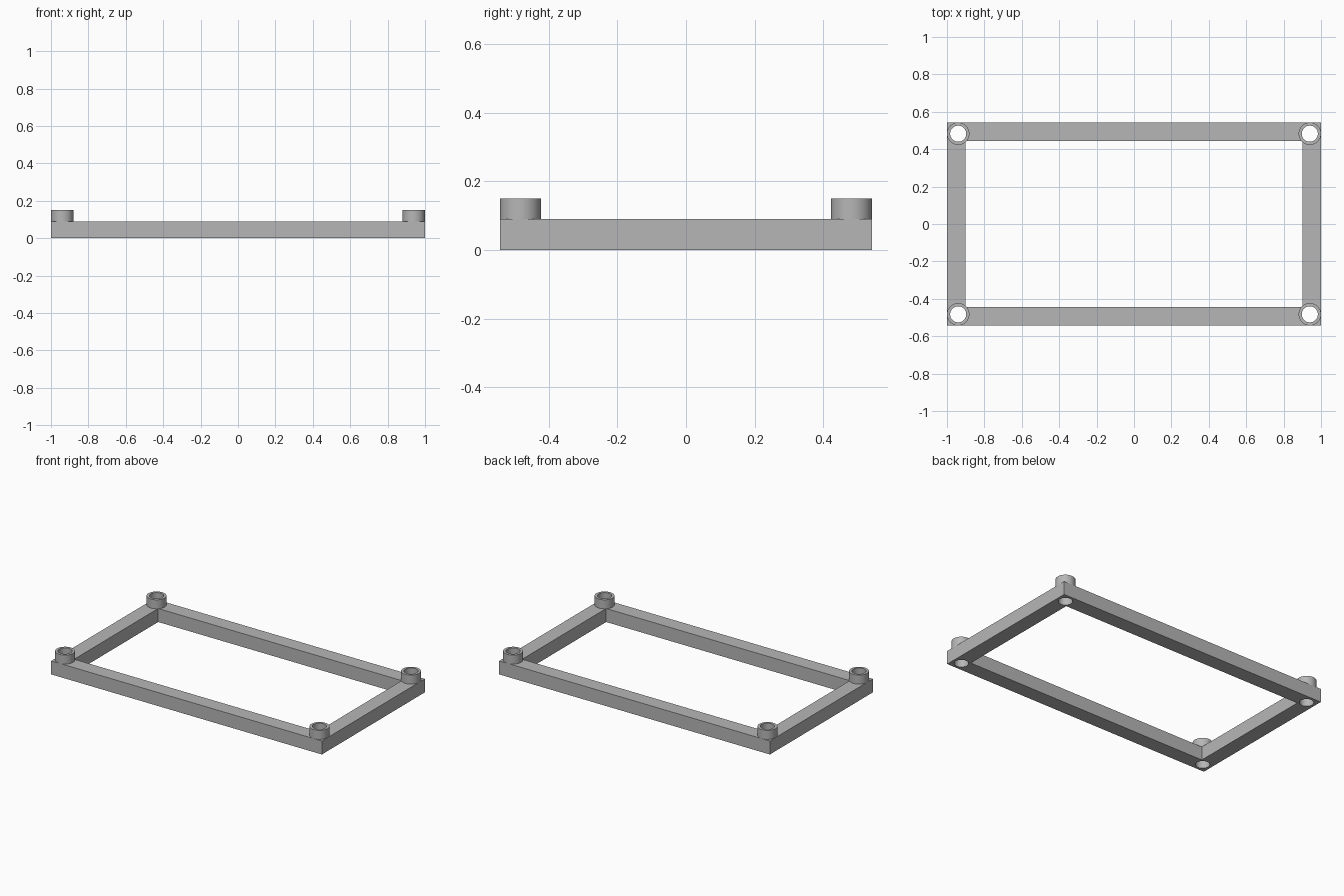
import bpy

if "Cube" in bpy.data.objects:
    bpy.data.objects.remove(bpy.data.objects["Cube"], do_unlink=True)

HALF_X, HALF_Y = 1.0, 0.543       # frame half sizes
BAR_W, BAR_H = 0.1, 0.09          # bar section
POST_R, HOLE_R, POST_TOP = 0.06, 0.043, 0.15
POST_X, POST_Y = HALF_X - POST_R, HALF_Y - POST_R

grey = bpy.data.materials.new("plain_grey")
grey.use_nodes = True
grey.diffuse_color = (0.47, 0.47, 0.47, 1)
grey.node_tree.nodes["Principled BSDF"].inputs["Base Color"].default_value = grey.diffuse_color


def box(name, hx, hy, z0, z1):
    bpy.ops.mesh.primitive_cube_add(size=2, location=(0, 0, (z0 + z1) / 2))
    ob = bpy.context.object
    ob.name = name
    ob.scale = (hx, hy, (z1 - z0) / 2)
    bpy.ops.object.transform_apply(location=True, rotation=False, scale=True)
    ob.data.materials.append(grey)
    return ob


def cylinder(name, x, y, r, z0, z1):
    bpy.ops.mesh.primitive_cylinder_add(vertices=48, radius=r, depth=z1 - z0,
                                        location=(x, y, (z0 + z1) / 2))
    ob = bpy.context.object
    ob.name = name
    ob.data.materials.append(grey)
    return ob


def cut(target, cutter):
    cutter.hide_render = True
    mod = target.modifiers.new("cut", "BOOLEAN")
    mod.operation = "DIFFERENCE"
    mod.solver = "EXACT"
    mod.object = cutter
    bpy.context.view_layer.objects.active = target
    bpy.ops.object.modifier_apply(modifier=mod.name)


def smooth(ob):
    bpy.ops.object.select_all(action="DESELECT")
    ob.select_set(True)
    bpy.context.view_layer.objects.active = ob
    bpy.ops.object.shade_smooth_by_angle()


# Rectangular frame with an open middle
frame = box("frame", HALF_X, HALF_Y, 0, BAR_H)
opening = box("opening_cutter", HALF_X - BAR_W, HALF_Y - BAR_W, -0.1, 0.3)
cut(frame, opening)
bpy.data.objects.remove(opening, do_unlink=True)

# Hollow corner posts, with each bore running down through the frame
for side, sx in (("left", 1), ("right", -1)):
    for end, sy in (("front", -1), ("back", 1)):
        x, y = sx * POST_X, sy * POST_Y
        post = cylinder(f"{end}_{side}_post", x, y, POST_R, BAR_H, POST_TOP)
        bore = cylinder("bore_cutter", x, y, HOLE_R, -0.1, 0.3)
        cut(post, bore)
        cut(frame, bore)
        bpy.data.objects.remove(bore, do_unlink=True)
        smooth(post)
smooth(frame)
